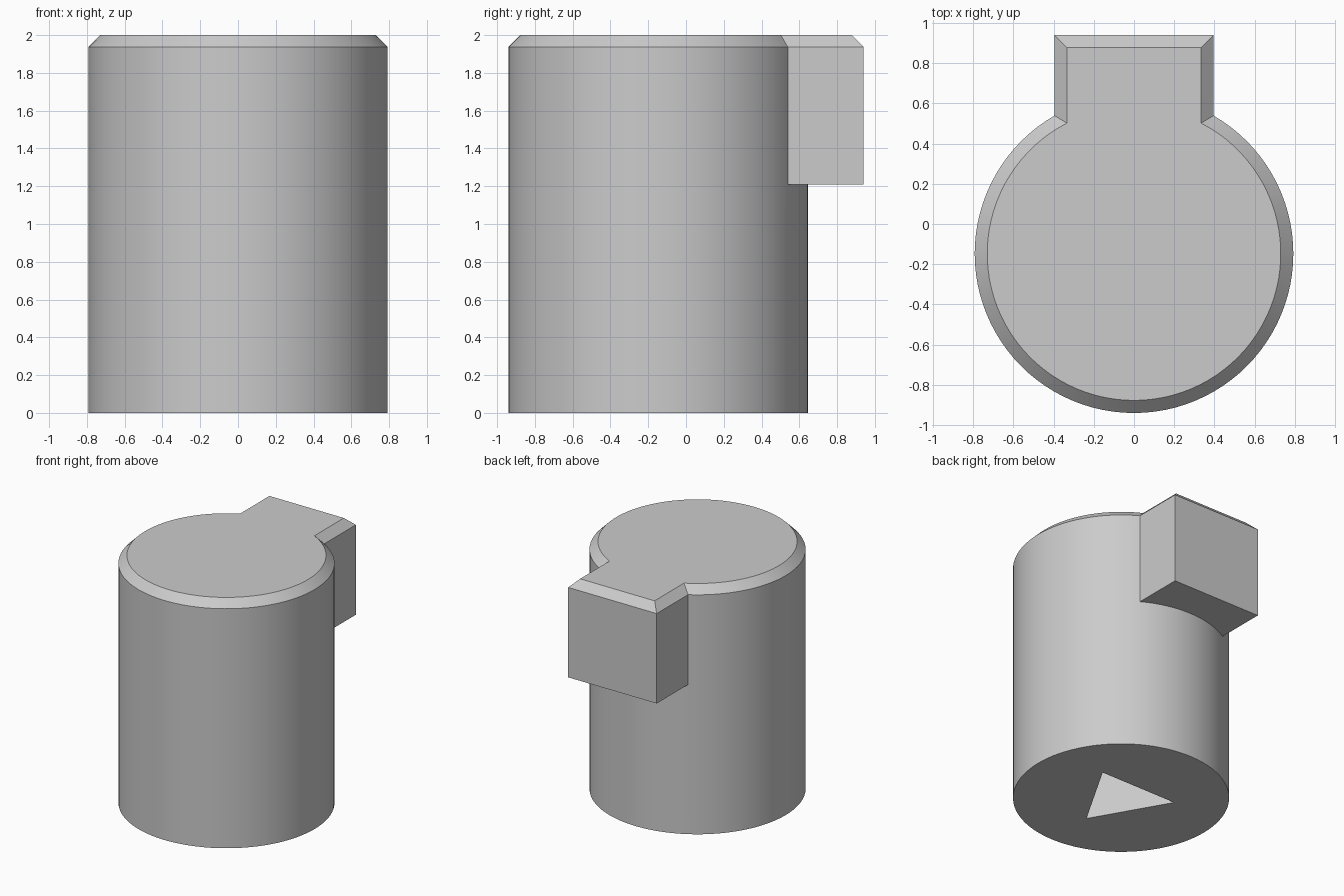
import bpy, bmesh
from math import acos, cos, sin, pi

cube = bpy.data.objects.get("Cube")
if cube:
    bpy.data.objects.remove(cube, do_unlink=True)

RADIUS, CENTRE_Y = 0.7925, -0.1475
TAB_HALF, TAB_BACK, TAB_BOTTOM = 0.396, 0.94, 1.21
HEIGHT, CHAMFER = 2.0, 0.0625
SOCKET_RADIUS, SOCKET_DEPTH = 0.395, 0.8
FRONT_STEPS, BACK_STEPS = 80, 24

grey = bpy.data.materials.new("grey")
grey.use_nodes = True
colour = (0.6, 0.6, 0.6, 1)
grey.diffuse_color = colour
grey.node_tree.nodes["Principled BSDF"].inputs["Base Color"].default_value = colour

bm = bmesh.new()


def arc(radius, start, end, steps, z):
    """Vertices along an arc about the cylinder axis, both ends included."""
    angles = [start + (end - start) * i / steps for i in range(steps + 1)]
    return [bm.verts.new((radius * cos(a), CENTRE_Y + radius * sin(a), z)) for a in angles]


def keyed_outline(inset, z):
    """Front arc followed by the two back corners of the tab."""
    r, w, back = RADIUS - inset, TAB_HALF - inset, TAB_BACK - inset
    joint = acos(w / r)
    corners = [bm.verts.new((x, back, z)) for x in (-w, w)]
    return arc(r, joint, -pi - joint, FRONT_STEPS, z) + corners


def join(lower, upper):
    """Wall of quads between two closed rings."""
    for i in range(len(lower)):
        j = (i + 1) % len(lower)
        bm.faces.new((lower[i], lower[j], upper[j], upper[i]))


# Upper body with tab, chamfered top
base = keyed_outline(0, TAB_BOTTOM)
shoulder = keyed_outline(0, HEIGHT - CHAMFER)
rim = keyed_outline(CHAMFER, HEIGHT)
join(base, shoulder)
join(shoulder, rim)
bm.faces.new(rim)

# Underside of the tab, following the cylinder
front, (left_corner, right_corner) = base[:-2], base[-2:]
joint = acos(TAB_HALF / RADIUS)
back_arc = arc(RADIUS, pi - joint, joint, BACK_STEPS, TAB_BOTTOM)
for v in (back_arc[0], back_arc[-1]):
    bm.verts.remove(v)
back_arc = back_arc[1:-1]
bm.faces.new([front[-1]] + back_arc + [front[0], right_corner, left_corner])

# Lower cylinder wall
middle = front + back_arc
foot = [bm.verts.new((v.co.x, v.co.y, 0)) for v in middle]
join(foot, middle)

# Triangular socket in the underside
mouth = arc(SOCKET_RADIUS, -pi / 2, 3 * pi / 2, 3, 0)
ceiling = arc(SOCKET_RADIUS, -pi / 2, 3 * pi / 2, 3, SOCKET_DEPTH)
for ring in (mouth, ceiling):
    bm.verts.remove(ring.pop())
join(mouth, ceiling)
bm.faces.new(ceiling)

# Bottom face around the socket
edges = [bm.edges.get((ring[i - 1], ring[i])) for ring in (foot, mouth) for i in range(len(ring))]
bmesh.ops.triangle_fill(bm, edges=edges, use_beauty=True, use_dissolve=False, normal=(0, 0, -1))

bmesh.ops.recalc_face_normals(bm, faces=bm.faces)
mesh = bpy.data.meshes.new("keyed_cylinder")
bm.to_mesh(mesh)
bm.free()
mesh.materials.append(grey)

body = bpy.data.objects.new("keyed_cylinder", mesh)
bpy.context.collection.objects.link(body)
bpy.ops.object.select_all(action="DESELECT")
body.select_set(True)
bpy.context.view_layer.objects.active = body
bpy.ops.object.shade_smooth_by_angle(angle=pi / 6)
